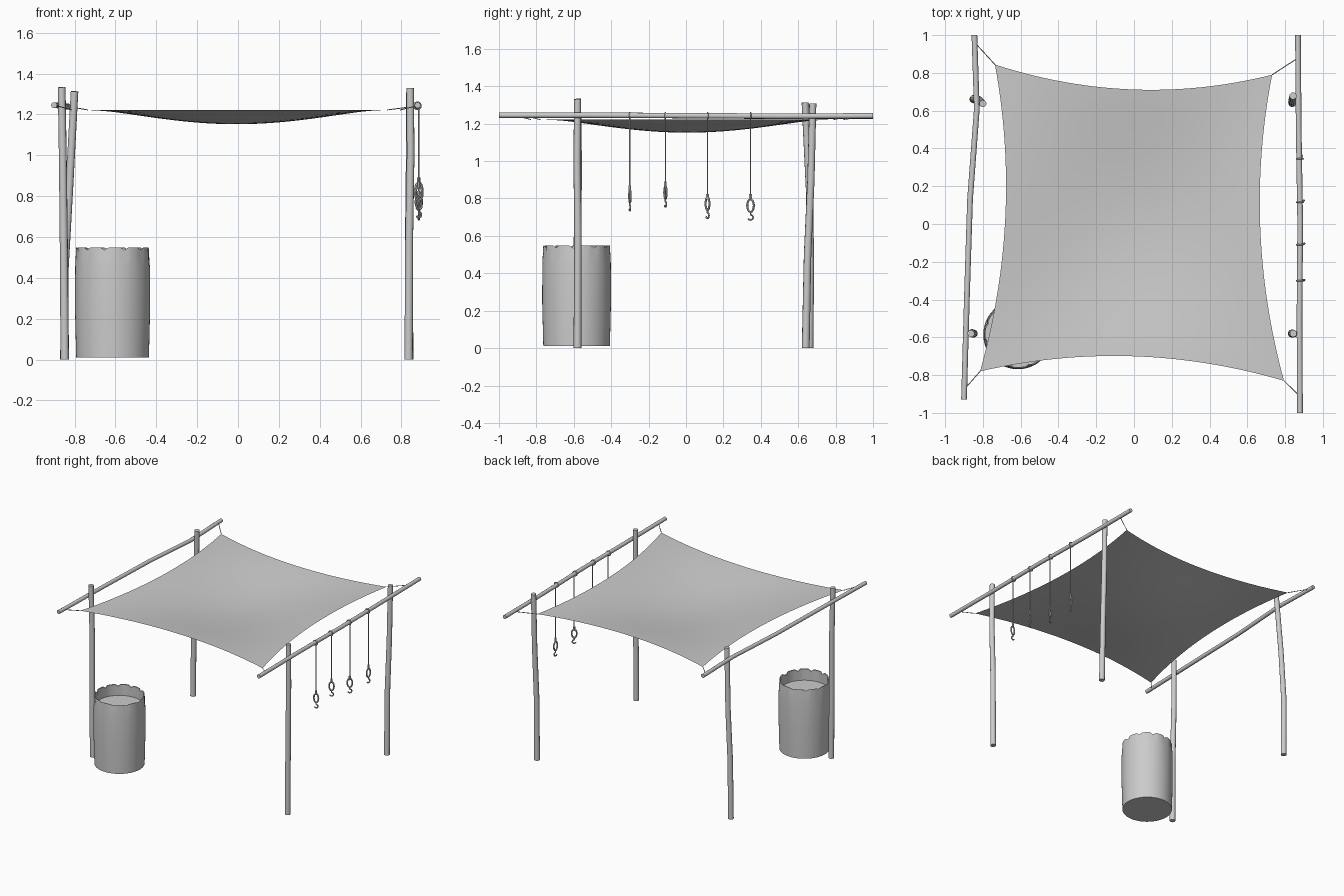
import bpy, bmesh, math
from mathutils import Vector

if "Cube" in bpy.data.objects:
    bpy.data.objects.remove(bpy.data.objects["Cube"])


def finish(ob, angle=40):
    bpy.ops.object.select_all(action='DESELECT')
    ob.select_set(True)
    bpy.context.view_layer.objects.active = ob
    if ob.type == 'CURVE':
        bpy.ops.object.convert(target='MESH')
        ob = bpy.context.object
    bpy.ops.object.shade_smooth_by_angle(angle=math.radians(angle))
    return ob


def tube(name, pts, r, sides=2, radii=None, cyclic=False, kind='POLY'):
    cu = bpy.data.curves.new(name, 'CURVE')
    cu.dimensions = '3D'
    cu.bevel_depth = r
    cu.bevel_resolution = sides
    cu.use_fill_caps = not cyclic
    sp = cu.splines.new('POLY')
    sp.points.add(len(pts) - 1)
    for i, p in enumerate(pts):
        sp.points[i].co = (*p, 1)
        sp.points[i].radius = radii[i] if radii else 1
    sp.use_cyclic_u = cyclic
    ob = bpy.data.objects.new(name, cu)
    bpy.context.collection.objects.link(ob)
    return finish(ob)


def mesh_object(name, bm):
    me = bpy.data.meshes.new(name)
    bm.to_mesh(me)
    bm.free()
    ob = bpy.data.objects.new(name, me)
    bpy.context.collection.objects.link(ob)
    return finish(ob, 50)


# Upright posts, slightly crooked
posts = {
    "front_left_post": [(-.848, -.58, 0), (-.852, -.582, .5), (-.857, -.575, .95), (-.863, -.58, 1.333)],
    "back_left_post": [(-.85, .66, 0), (-.848, .665, .45), (-.825, .66, .85), (-.80, .637, 1.313)],
    "front_right_post": [(.835, -.58, 0), (.838, -.578, .6), (.845, -.582, 1.0), (.843, -.58, 1.33)],
    "back_right_post": [(.838, .64, 0), (.836, .65, .5), (.84, .668, .9), (.842, .678, 1.308)],
}
for name, pts in posts.items():
    tube(name, pts, .02, 3, [1.05, 1, .97, .95])

# Long side beams
tube("left_beam", [(-.845, 1, 1.24), (-.832, .61, 1.238), (-.868, .13, 1.242),
                   (-.885, -.4, 1.245), (-.9, -.93, 1.245)], .015, 3)
tube("right_beam", [(.868, 1, 1.242), (.872, .5, 1.24), (.88, 0, 1.243),
                    (.876, -.5, 1.245), (.879, -1, 1.245)], .015, 3)

# Canopy: sheet with inward-curved edges and a sagging middle
FL, FR = Vector((-.815, -.78)), Vector((.794, -.83))
BL, BR = Vector((-.736, .844)), Vector((.731, .79))
N = 28
bm = bmesh.new()
rows = []
for j in range(N + 1):
    v = j / N
    row = []
    for i in range(N + 1):
        u = i / N
        p = FL.lerp(FR, u).lerp(BL.lerp(BR, u), v)
        p.x += (1 - 2 * u) * .094 * 4 * v * (1 - v)
        p.y += (1 - 2 * v) * .105 * 4 * u * (1 - u)
        sag = max(0, math.sin(math.pi * u) * math.sin(math.pi * v)) ** 1.15
        row.append(bm.verts.new((p.x, p.y, 1.222 - .07 * sag)))
    rows.append(row)
for a, b in zip(rows, rows[1:]):
    for i in range(N):
        bm.faces.new((a[i], a[i + 1], b[i + 1], b[i]))
mesh_object("canopy", bm)

# Corner ties from canopy to beams
ties = [(FL, (-.889, -.865, 1.243)), (FR, (.879, -.913, 1.243)),
        (BL, (-.838, .955, 1.24)), (BR, (.87, .88, 1.24))]
for k, (c, end) in enumerate(ties):
    tube(f"canopy_tie_{k + 1}", [(c.x, c.y, 1.222), end], .0025, 1)

# Barrel: wall, pleated rim, recessed top and closed base
S = 56
profile = [(.178, .01, 0), (.184, .25, 0), (.183, .45, 0), (.180, .51, .4), (.178, .548, 1),
           (.172, .546, 1), (.172, .46, 0)]
bm = bmesh.new()
rings = []
for r, z, pleat in profile:
    ring = []
    for i in range(S):
        a = 2 * math.pi * i / S
        cut = pleat if i % 5 == 0 else 0
        ring.append(bm.verts.new((-.614 + (r - .006 * cut) * math.cos(a),
                                  -.585 + (r - .006 * cut) * math.sin(a),
                                  z - .012 * cut)))
    rings.append(ring)
for a, b in zip(rings, rings[1:]):
    for i in range(S):
        k = (i + 1) % S
        bm.faces.new((a[i], a[k], b[k], b[i]))
bm.faces.new(rings[0][::-1])
bm.faces.new(rings[-1])
mesh_object("barrel", bm)

# Hanging hooks: beam loop, rope, long eye and J hook
X = .885
for k, (y, top, low, turn) in enumerate([(-.30, .86, .73, 80), (-.11, .88, .75, 70),
                                         (.115, .815, .69, 55), (.345, .815, .68, 10)]):
    n = k + 1
    t = math.radians(turn)
    across = Vector((math.sin(t), math.cos(t), 0))
    base = Vector((X, y, 0))
    up = Vector((0, 0, 1))
    circle = [2 * math.pi * i / 16 for i in range(16)]
    tube(f"beam_loop_{n}", [(.878 + .018 * math.cos(a), y, 1.242 + .018 * math.sin(a))
                            for a in circle], .004, 1, cyclic=True)
    tube(f"hook_rope_{n}", [(X, y, 1.23), (X, y, top - .01)], .004, 1)
    tube(f"rope_knot_{n}", [(X, y, top + .01), (X, y, top - .02)], .008, 1)
    mid = low + .082
    tube(f"hook_eye_{n}", [base + across * (.018 * math.cos(a)) + up * (mid + .034 * math.sin(a))
                           for a in circle], .006, 1, cyclic=True)
    bend = [base + across * (.014 * math.cos(a)) + up * (low + .019 + .014 * math.sin(a))
            for a in [math.radians(90 - 27 * i) for i in range(10)]]
    tube(f"hook_{n}", [base + up * (mid - .034)] + bend, .005, 1)
